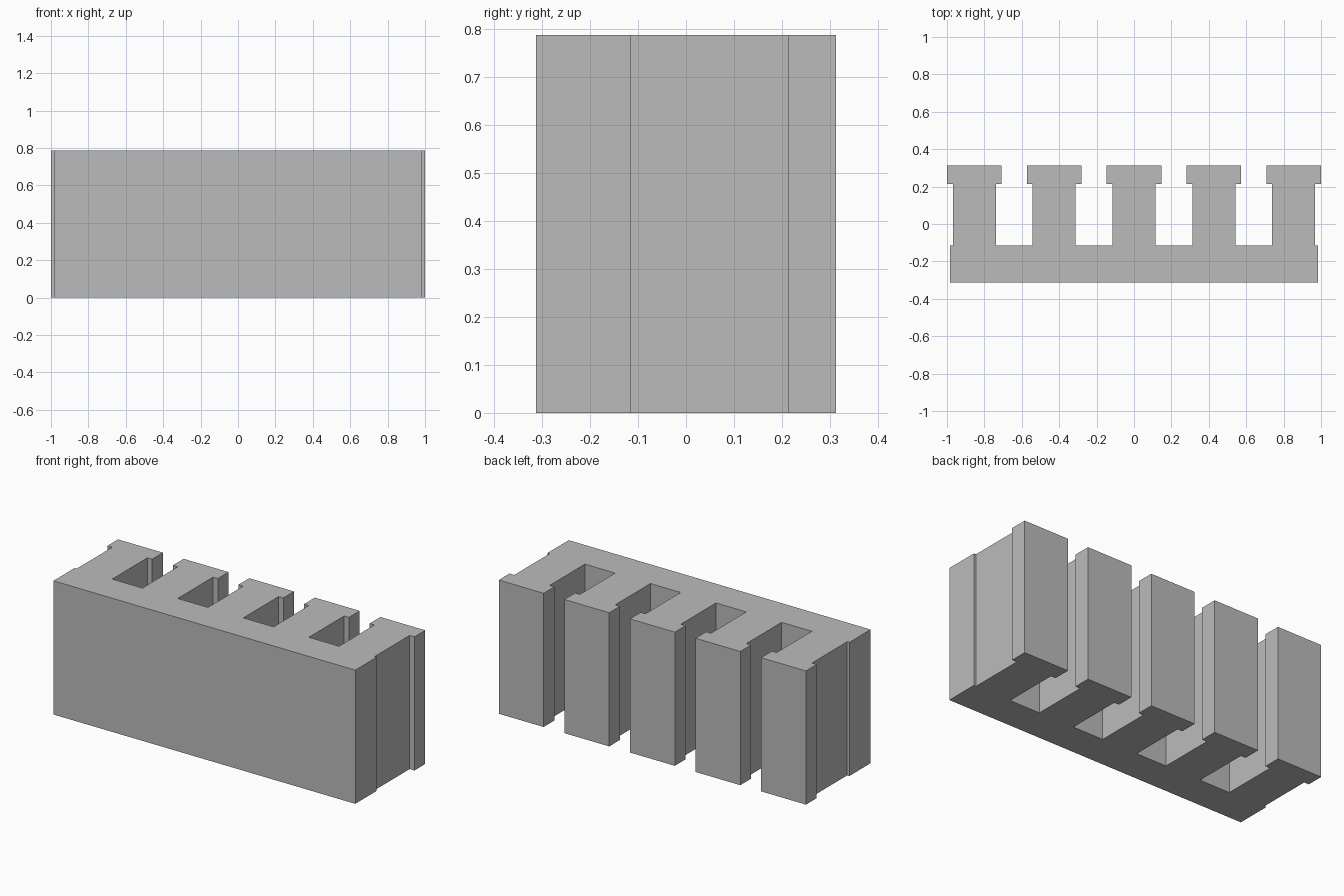
import bpy
import bmesh

cube = bpy.data.objects.get("Cube")
if cube:
    bpy.data.objects.remove(cube, do_unlink=True)

HEIGHT = 0.787
BASE_HALF = 0.983
Y_FRONT, Y_BASE, Y_NECK, Y_BACK = -0.313, -0.115, 0.213, 0.313
STEM_HALF, HEAD_HALF = 0.115, 0.146
SPACING = 0.427

grey = bpy.data.materials.new("plain_grey")
grey.use_nodes = True
colour = (0.5, 0.5, 0.5, 1)
grey.diffuse_color = colour
grey.node_tree.nodes["Principled BSDF"].inputs["Base Color"].default_value = colour


# Outline seen from above: back plate, then T-shaped teeth from right to left
outline = [(-BASE_HALF, Y_FRONT), (BASE_HALF, Y_FRONT), (BASE_HALF, Y_BASE)]
tooth = [(STEM_HALF, Y_BASE), (STEM_HALF, Y_NECK),
         (HEAD_HALF, Y_NECK), (HEAD_HALF, Y_BACK)]
for i in (2, 1, 0, -1, -2):
    centre = i * SPACING
    outline += [(centre + x, y) for x, y in tooth]
    outline += [(centre - x, y) for x, y in reversed(tooth)]
outline.append((-BASE_HALF, Y_BASE))

# Extrude the outline upwards into one solid block
bm = bmesh.new()
floor = bm.faces.new([bm.verts.new((x, y, 0)) for x, y in outline])
result = bmesh.ops.extrude_face_region(bm, geom=[floor], use_keep_orig=True)
top = [v for v in result["geom"] if isinstance(v, bmesh.types.BMVert)]
bmesh.ops.translate(bm, verts=top, vec=(0, 0, HEIGHT))
bmesh.ops.recalc_face_normals(bm, faces=bm.faces[:])

mesh = bpy.data.meshes.new("slotted_block")
bm.to_mesh(mesh)
bm.free()
mesh.materials.append(grey)
block = bpy.data.objects.new("slotted_block", mesh)
bpy.context.collection.objects.link(block)
